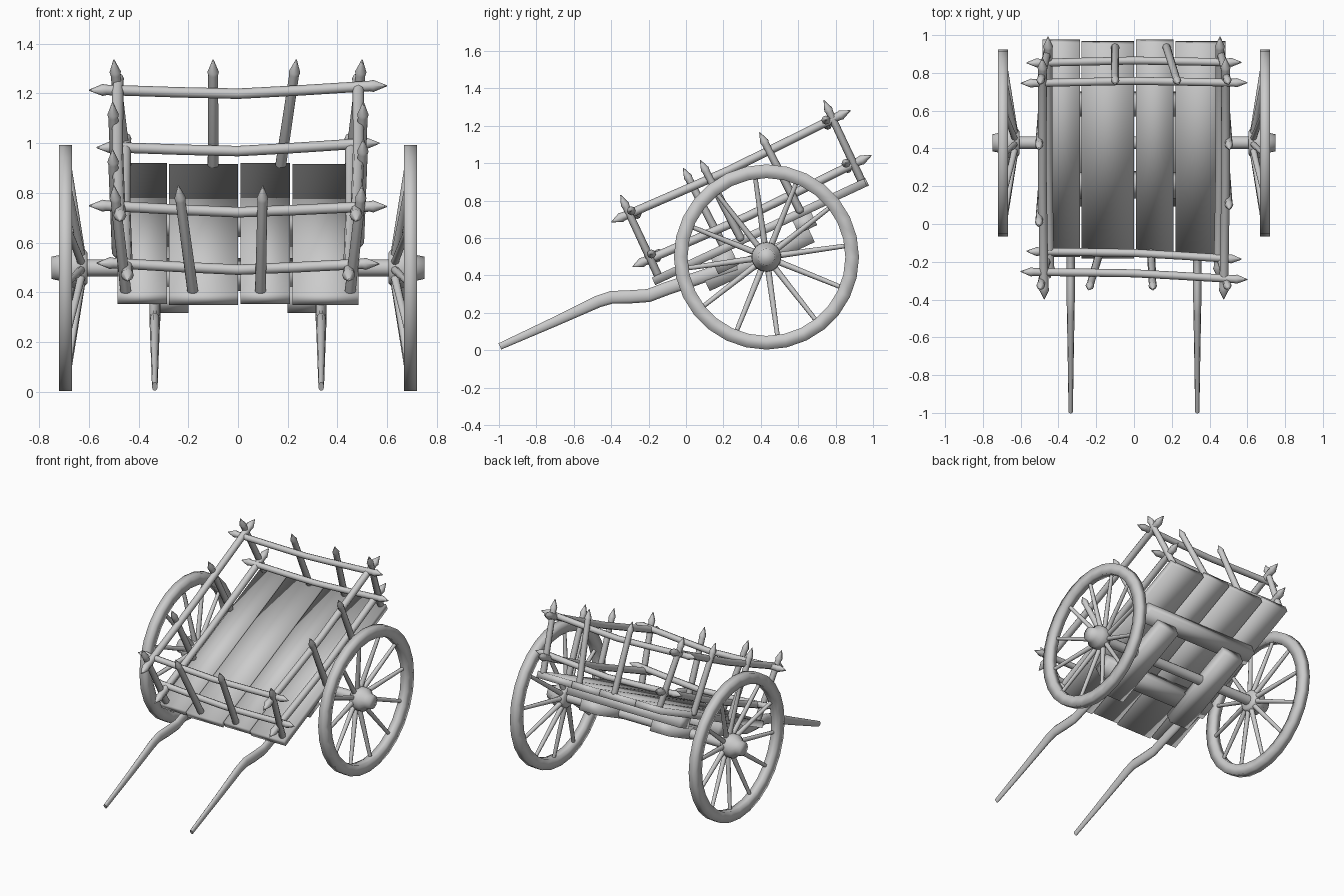
import bpy, bmesh, math
from mathutils import Vector

cube = bpy.data.objects.get("Cube")
if cube:
    bpy.data.objects.remove(cube, do_unlink=True)

wood = bpy.data.materials.new("plain_grey_wood")
wood.use_nodes = True
GREY = (0.6, 0.6, 0.6, 1)
wood.diffuse_color = GREY
wood.node_tree.nodes["Principled BSDF"].inputs["Base Color"].default_value = GREY

TILT = math.radians(25)
C, S = math.cos(TILT), math.sin(TILT)
AXLE = Vector((0, 0.43, 0.498))


def bed(x, u, n):
    """Point in the tilted bed frame: u runs to the rear, n away from the floor."""
    return Vector((x, -0.155 + u * C - n * S, 0.352 + u * S + n * C))


def finish(name, bm, sharp=None):
    bm.normal_update()
    bmesh.ops.recalc_face_normals(bm, faces=bm.faces)
    bm.normal_update()
    if bm.calc_volume(signed=True) < 0:
        bmesh.ops.reverse_faces(bm, faces=bm.faces)
    mesh = bpy.data.meshes.new(name)
    bm.to_mesh(mesh)
    bm.free()
    mesh.materials.append(wood)
    mesh.shade_smooth()
    if sharp:
        mesh.set_sharp_from_angle(angle=math.radians(sharp))
    obj = bpy.data.objects.new(name, mesh)
    bpy.context.collection.objects.link(obj)


def skin(bm, rings, closed):
    """Bridge rings of vertices, capping the ends of an open run."""
    pairs = list(zip(rings, rings[1:]))
    if closed:
        pairs.append((rings[-1], rings[0]))
    else:
        bm.faces.new(rings[0])
        bm.faces.new(rings[-1])
    for r0, r1 in pairs:
        for k in range(len(r0)):
            j = (k + 1) % len(r0)
            bm.faces.new((r0[k], r0[j], r1[j], r1[k]))


def tube(name, path, sides=8, flat=1.0):
    """Pole through (point, radius) stations; flat narrows the first cross axis."""
    bm = bmesh.new()
    pts = [Vector(p) for p, r in path]
    rings = []
    for i, (p, r) in enumerate(path):
        axis = (pts[min(i + 1, len(pts) - 1)] - pts[max(i - 1, 0)]).normalized()
        helper = Vector((0, 0, 1)) if abs(axis.z) < 0.8 else Vector((1, 0, 0))
        a = axis.cross(helper).normalized()
        b = axis.cross(a)
        rings.append([bm.verts.new(pts[i] + r * (a * flat * math.cos(t) + b * math.sin(t)))
                      for t in (math.tau * k / sides for k in range(sides))])
    skin(bm, rings, False)
    finish(name, bm, 65)


def lathe(name, profile, segments, closed):
    """Turn an (x, radius) profile about the axle line."""
    bm = bmesh.new()
    rings = [[bm.verts.new(AXLE + Vector((x, r * math.cos(t), r * math.sin(t))))
              for t in (math.tau * k / segments for k in range(segments))]
             for x, r in profile]
    skin(bm, rings, closed)
    finish(name, bm)


def board(name, xs, us, ns):
    """Softly shaded box lying in the bed frame."""
    bm = bmesh.new()
    bmesh.ops.create_cube(bm, size=1)
    for v in bm.verts:
        v.co = bed(*(lo + (hi - lo) * (c + 0.5)
                     for (lo, hi), c in zip((xs, us, ns), v.co)))
    finish(name, bm)


def stake(name, foot, top, r=0.022):
    """Upright with a rounded foot and a slightly flared pointed tip."""
    d = (top - foot).normalized()
    tube(name, [(foot, r * 0.6), (foot + d * 0.015, r), (top - d * 0.07, r * 0.9),
                (top - d * 0.055, r * 1.05), (top, 0.002)])


def rail(name, a, mid, b, r):
    """Slightly bowed pole pointed at both ends."""
    d = (b - a).normalized()
    tube(name, [(a, 0.002), (a + d * 0.055, r * 1.15), (a + d * 0.07, r),
                (a.lerp(mid, 0.6), r), (mid, r), (b.lerp(mid, 0.6), r),
                (b - d * 0.07, r), (b - d * 0.055, r * 1.15), (b, 0.002)])


# Floor planks
planks = [(-0.485, -0.285, 0.0), (-0.277, 0.0, -0.01), (0.01, 0.21, 0.0), (0.22, 0.485, -0.01)]
for i, (x0, x1, shift) in enumerate(planks):
    board(f"floor_plank_{i + 1}", (x0, x1), (shift, 1.25 + shift), (0, 0.045))

# Supports under the floor
board("front_cross_beam", (-0.44, 0.44), (0.32, 0.44), (-0.09, 0))
board("rear_cross_beam", (-0.44, 0.44), (0.8, 0.91), (-0.075, 0))
tube("axle", [(AXLE + Vector((x, 0, 0)), 0.034) for x in (-0.62, 0.62)], 12)

# Wheels, side beams and pulling shafts
SPOKES = 12
for side, s in (("left", 1), ("right", -1)):
    board(f"{side}_long_beam", (s * 0.2, s * 0.35), (0.24, 0.86), (-0.152, -0.07))
    lathe(f"{side}_wheel_rim", [(s * 0.668, 0.422), (s * 0.668, 0.495),
                                (s * 0.721, 0.495), (s * 0.721, 0.422)], 28, True)
    hub = [(0.605, 0.06), (0.615, 0.072), (0.65, 0.08), (0.69, 0.078), (0.717, 0.052), (0.75, 0.045)]
    lathe(f"{side}_wheel_hub", [(s * x, r) for x, r in hub], 16, False)
    for k in range(SPOKES):
        t = math.radians(98) + math.tau * k / SPOKES
        d = Vector((0, math.cos(t), math.sin(t)))
        tube(f"{side}_spoke_{k + 1}", [(AXLE + d * 0.05 + Vector((s * 0.63, 0, 0)), 0.017),
                                       (AXLE + d * 0.43 + Vector((s * 0.685, 0, 0)), 0.012)])
    shaft = [(-0.995, 0.02, 0.019), (-0.7, 0.153, 0.027), (-0.47, 0.26, 0.034),
             (-0.4, 0.282, 0.036), (-0.3, 0.285, 0.037), (-0.2, 0.292, 0.037),
             (-0.1, 0.33, 0.037), (0.27, 0.455, 0.037)]
    tube(f"{side}_shaft", [((s * 0.335, y, z), r) for y, z, r in shaft], 10, 0.6)

# Side rails
for level, n, x in (("lower", 0.14, 0.445), ("upper", 0.405, 0.475)):
    for side, s in (("left", 1), ("right", -1)):
        rail(f"{side}_{level}_side_rail", bed(s * x, -0.08, n),
             bed(s * (x + 0.01), 0.6, n - 0.015), bed(s * (x + 0.01), 1.33, n), 0.023)

# Cross rails at both ends
for end, u, sag in (("front", 0.06, 0.02), ("rear", 1.185, 0.018)):
    for level, n, half in (("lower", 0.145, 0.57), ("upper", 0.40, 0.6)):
        skew = -0.02 if end == "front" else 0.005
        rail(f"{end}_{level}_cross_rail", bed(-half, u - skew, n),
             bed(0, u, n - sag), bed(half, u + skew, n + 0.015), 0.021)

# End stakes: foot x and tip x
for end, u, pairs in (("front", 0.025, ((-0.18, -0.24), (0.09, 0.1))),
                      ("rear", 1.225, ((-0.1, -0.1), (0.17, 0.235)))):
    for i, (x0, x1) in enumerate(((-0.45, -0.5), *pairs, (0.45, 0.5))):
        stake(f"{end}_stake_{i + 1}", bed(x0, u, 0.03), bed(x1, u, 0.515))

# Side stakes
for side, s, spots in (("left", 1, (0.49, 0.84)), ("right", -1, (0.39, 0.84))):
    for i, u in enumerate(spots):
        stake(f"{side}_side_stake_{i + 1}", bed(s * 0.485, u + 0.02, 0.02), bed(s * 0.505, u, 0.505))
